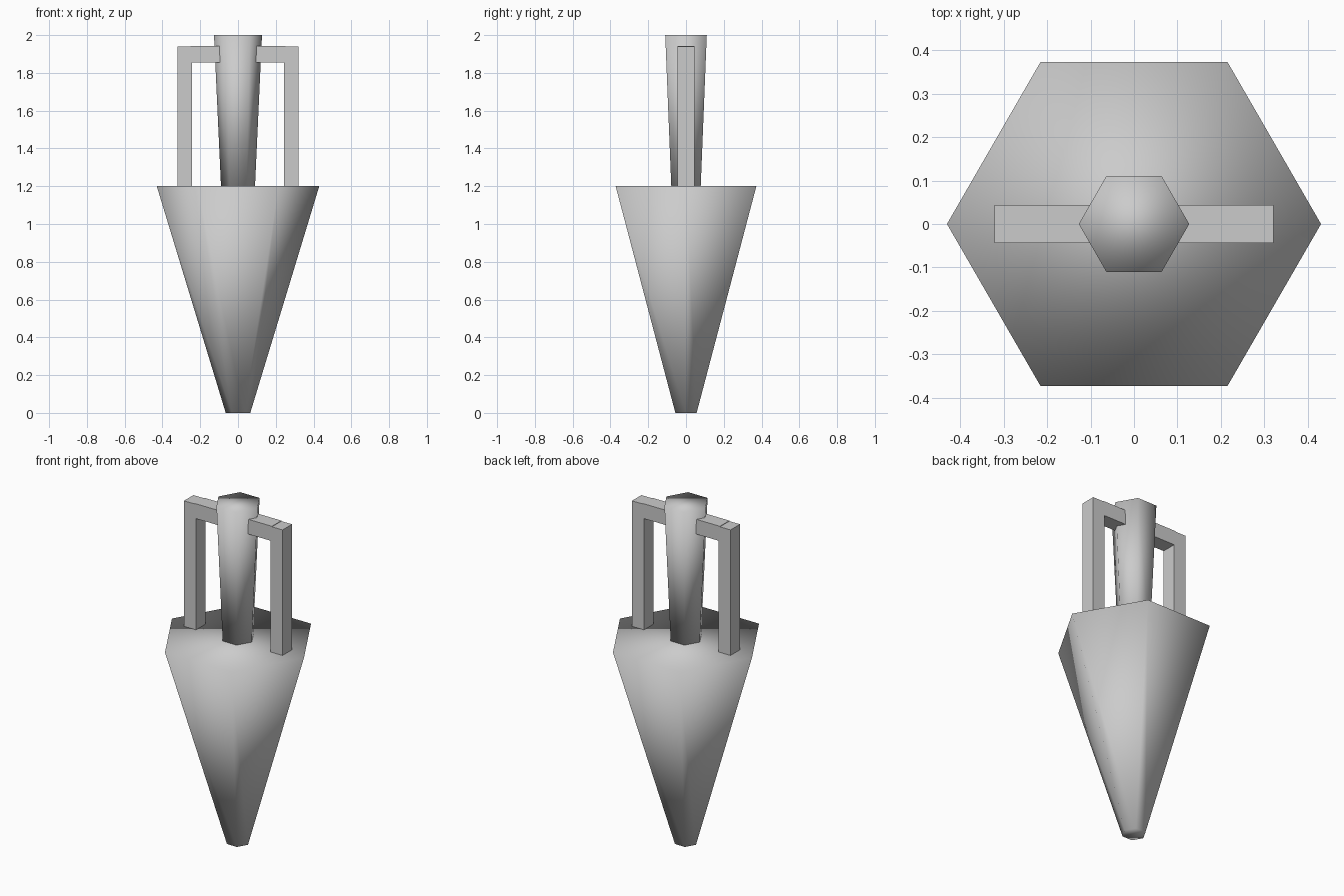
import bpy

if "Cube" in bpy.data.objects:
    bpy.data.objects.remove(bpy.data.objects["Cube"])

SIDES = 6


def frustum(name, r_bottom, r_top, z0, z1):
    # six-sided tapered solid with corners on the x axis, smooth shaded
    bpy.ops.mesh.primitive_cone_add(vertices=SIDES, radius1=r_bottom, radius2=r_top,
                                    depth=z1 - z0, location=(0, 0, (z0 + z1) / 2))
    ob = bpy.context.object
    ob.name = name
    for v in ob.data.vertices:      # turn 30 degrees: swap x and y
        v.co.x, v.co.y = v.co.y, -v.co.x
    bpy.ops.object.shade_smooth()
    return ob


def box(name, x0, x1, y, z0, z1):
    bpy.ops.mesh.primitive_cube_add(size=1, location=((x0 + x1) / 2, 0, (z0 + z1) / 2))
    ob = bpy.context.object
    ob.name = name
    for v in ob.data.vertices:
        v.co.x *= abs(x1 - x0)
        v.co.y *= 2 * y
        v.co.z *= z1 - z0
    return ob


# tapered vessel body and flaring neck
frustum("body", 0.065, 0.43, 0.0, 1.2)
frustum("neck", 0.09, 0.127, 1.2, 2.0)

# a squared handle on each side: upright post and bar into the neck
for side, s in (("right", 1), ("left", -1)):
    box("handle_post_" + side, s * 0.243, s * 0.321, 0.044, 1.2, 1.939)
    box("handle_bar_" + side, s * 0.09, s * 0.252, 0.044, 1.855, 1.942)
